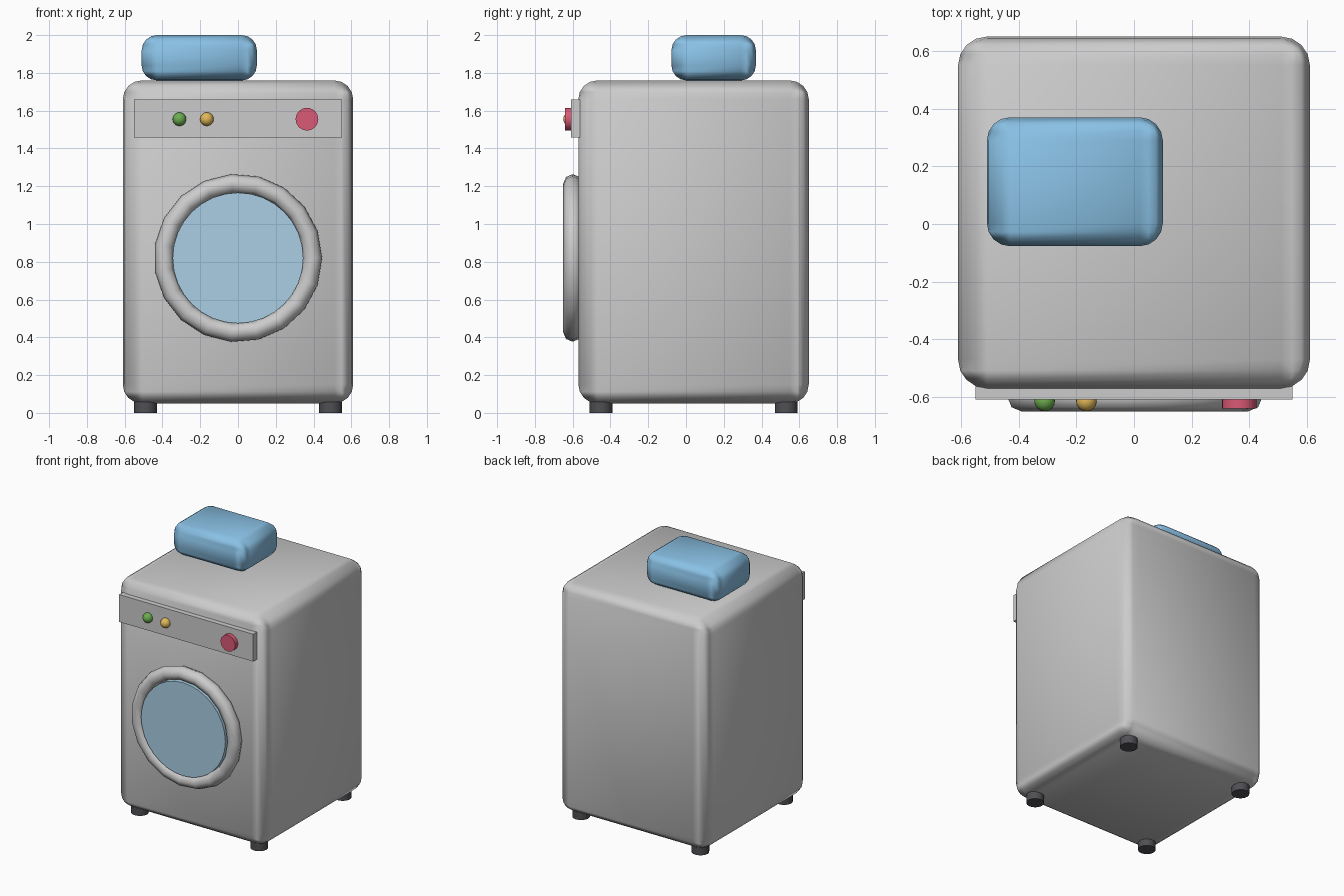
import bpy
from math import pi, radians

if "Cube" in bpy.data.objects:
    bpy.data.objects.remove(bpy.data.objects["Cube"])


def finish(ob, name, color=None, angle=40):
    ob.name = name
    bpy.ops.object.shade_smooth_by_angle(angle=radians(angle))
    if color:
        mat = bpy.data.materials.new(name + "_color")
        mat.diffuse_color = (*color, 1)
        mat.use_nodes = True
        mat.node_tree.nodes["Principled BSDF"].inputs["Base Color"].default_value = mat.diffuse_color
        ob.data.materials.append(mat)
    return ob


def box(name, x, y, z, bevel=0, color=None):
    """Box from (min, max) pairs, optionally with rounded edges."""
    lo, hi = zip(x, y, z)
    bpy.ops.mesh.primitive_cube_add(size=1, location=[(a + b) / 2 for a, b in zip(lo, hi)])
    ob = bpy.context.object
    ob.scale = [b - a for a, b in zip(lo, hi)]
    bpy.ops.object.transform_apply(location=False, rotation=False, scale=True)
    if bevel:
        mod = ob.modifiers.new("rounding", 'BEVEL')
        mod.width, mod.segments, mod.harden_normals = bevel, 4, True
        bpy.ops.object.modifier_apply(modifier=mod.name)
    return finish(ob, name, color)


def disc(name, x, z, radius, y0, y1, sides, color=None):
    """Cylinder facing the front, from y0 to y1."""
    bpy.ops.mesh.primitive_cylinder_add(vertices=sides, radius=radius, depth=y1 - y0,
                                        location=(x, (y0 + y1) / 2, z), rotation=(pi / 2, 0, 0))
    return finish(bpy.context.object, name, color)


# Cabinet and control panel
box("cabinet", (-0.61, 0.61), (-0.57, 0.65), (0.05, 1.76), 0.1)
box("control_panel", (-0.55, 0.55), (-0.608, -0.56), (1.457, 1.66))

# Folded laundry bundle on top
box("laundry_bundle", (-0.51, 0.10), (-0.077, 0.37), (1.76, 2.0), 0.08, (0.25, 0.53, 0.78))

# Door ring and glass
bpy.ops.mesh.primitive_torus_add(major_radius=0.395, minor_radius=0.05, major_segments=19,
                                 minor_segments=8, location=(0, -0.6, 0.82), rotation=(pi / 2, 0, 0))
finish(bpy.context.object, "door_ring", angle=60)
disc("door_glass", 0, 0.82, 0.346, -0.643, -0.56, 32, (0.4, 0.62, 0.78))

# Dial and indicator lights
disc("dial", 0.365, 1.555, 0.06, -0.64, -0.6, 24, (0.7, 0.1, 0.18))
for name, x, color in (("green_light", -0.31, (0.15, 0.42, 0.08)),
                       ("amber_light", -0.165, (0.75, 0.48, 0.1))):
    bpy.ops.mesh.primitive_uv_sphere_add(segments=16, ring_count=10, radius=0.036,
                                         location=(x, -0.614, 1.555))
    finish(bpy.context.object, name, color, 60)

# Feet
for side, x in (("left", -0.49), ("right", 0.49)):
    for end, y in (("front", -0.45), ("back", 0.53)):
        bpy.ops.mesh.primitive_cylinder_add(vertices=16, radius=0.06, depth=0.06,
                                            location=(x, y, 0.03))
        finish(bpy.context.object, f"foot_{end}_{side}", (0.08, 0.08, 0.09))
